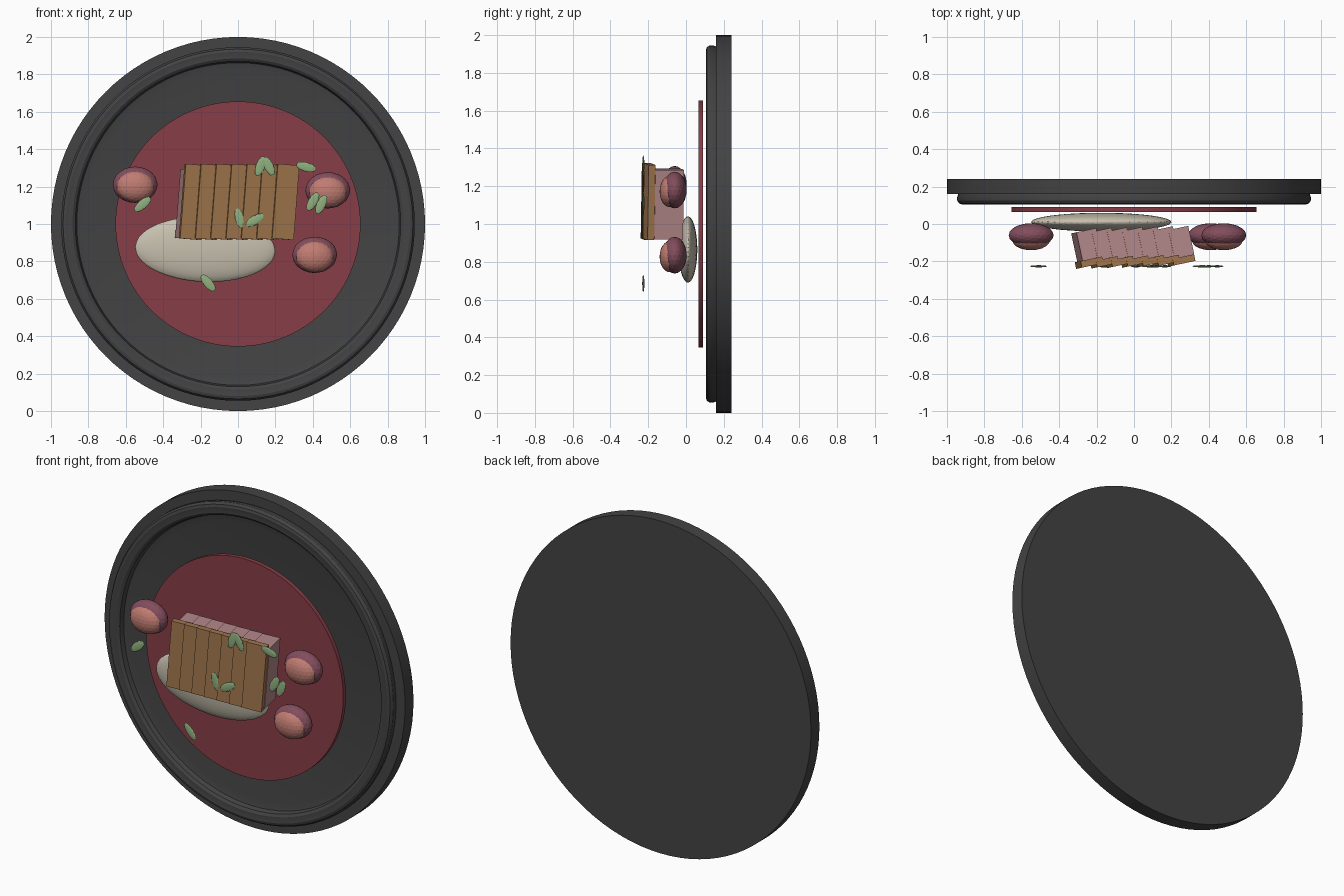
import bpy, bmesh, math
from mathutils import Matrix, Vector

cube = bpy.data.objects.get("Cube")
if cube:
    bpy.data.objects.remove(cube, do_unlink=True)


def material(name, rgb):
    # 8-bit display colour to linear
    lin = [((c / 255 + 0.055) / 1.055) ** 2.4 for c in rgb] + [1]
    m = bpy.data.materials.new(name)
    m.use_nodes = True
    m.diffuse_color = lin
    m.node_tree.nodes["Principled BSDF"].inputs["Base Color"].default_value = lin
    return m


SLATE = material("dark slate", (67, 67, 67))
SAUCE = material("berry red", (135, 61, 71))
MEAT = material("meat pink", (180, 136, 138))
CRUST = material("crust brown", (161, 119, 78))
PUREE = material("cream", (199, 192, 174))
SKIN = material("plum skin", (130, 77, 92))
FLESH = material("pink flesh", (192, 124, 114))
LEAF = material("leaf green", (143, 176, 127))


def finish(name, bm, mat, smooth=None):
    bmesh.ops.recalc_face_normals(bm, faces=bm.faces)
    me = bpy.data.meshes.new(name)
    bm.to_mesh(me)
    bm.free()
    me.materials.append(mat)
    ob = bpy.data.objects.new(name, me)
    bpy.context.collection.objects.link(ob)
    if smooth:
        bpy.ops.object.select_all(action="DESELECT")
        ob.select_set(True)
        bpy.context.view_layer.objects.active = ob
        bpy.ops.object.shade_smooth_by_angle(angle=math.radians(smooth))
    return ob


def lathe(name, profile, mat, steps=96):
    # profile of (radius, y) spun about the y axis through z = 1
    bm = bmesh.new()
    verts = [bm.verts.new((r, y, 1)) for r, y in profile]
    edges = [bm.edges.new(p) for p in zip(verts, verts[1:])]
    bmesh.ops.spin(bm, geom=verts + edges, cent=(0, 0, 1), axis=(0, 1, 0),
                   angle=math.tau, steps=steps)
    bmesh.ops.remove_doubles(bm, verts=bm.verts, dist=0.0005)
    return finish(name, bm, mat, 25)


def blob(name, centre, radii, mat, tilt=0, detail=3, smooth=None):
    # faceted ellipsoid, tilted in the plane of the plate
    bm = bmesh.new()
    mtx = (Matrix.Translation(centre) @ Matrix.Rotation(-math.radians(tilt), 4, "Y")
           @ Matrix.Diagonal((*radii, 1)))
    bmesh.ops.create_icosphere(bm, subdivisions=detail, radius=1, matrix=mtx)
    return finish(name, bm, mat, smooth)


def slab(name, centre, size, mat):
    # one leaning, turned slice
    bm = bmesh.new()
    mtx = (Matrix.Translation(centre) @ Matrix.Rotation(math.radians(12), 4, "Z")
           @ Matrix.Rotation(math.radians(4.5), 4, "Y") @ Matrix.Diagonal((*size, 1)))
    bmesh.ops.create_cube(bm, size=1, matrix=mtx)
    return finish(name, bm, mat)


# Plate with raised, stepped rim
lathe("plate", [(0, .24), (1, .24), (1, .16), (.94, .16), (.945, .145), (.945, .125),
                (.935, .11), (.92, .105), (.905, .108), (.885, .108), (.87, .118),
                (.862, .145), (.82, .155), (0, .155)], SLATE)

# Sauce disc
lathe("sauce", [(0, .09), (.655, .09), (.655, .065), (0, .065)], SAUCE)

# Mound of puree
blob("puree", (-.175, .01, .865), (.375, .05, .175), PUREE, tilt=-2, detail=4, smooth=8)

# Fanned meat slices, each with a crust
for i in range(7):
    x, y = -.24 + .082 * i, .002 * i
    slab(f"meat_slice_{i + 1}", (x - .013, y - .112, 1.106), (.108, .155, .37), MEAT)
    slab(f"crust_{i + 1}", (x, y - .207, 1.118), (.118, .036, .4), CRUST)

# Halved potatoes
for i, (x, z) in enumerate([(-.55, 1.21), (.48, 1.18), (.41, .835)]):
    blob(f"potato_skin_{i + 1}", (x, -.06, z), (.12, .064, .097), SKIN)
    blob(f"potato_flesh_{i + 1}", (x, -.088, z - .008), (.1, .052, .082), FLESH)

# Scattered leaves: x, z, tilt
LEAVES = [(-.51, 1.105, 40), (-.16, .685, -50), (.365, 1.305, -15), (.12, 1.31, 70),
          (.165, 1.31, -65), (.4, 1.12, 60), (.445, 1.105, 65), (.01, 1.03, -75),
          (.09, 1.02, 30)]
for i, (x, z, tilt) in enumerate(LEAVES):
    blob(f"leaf_{i + 1}", (x, -.226, z), (.057, .006, .025), LEAF, tilt, detail=2)
